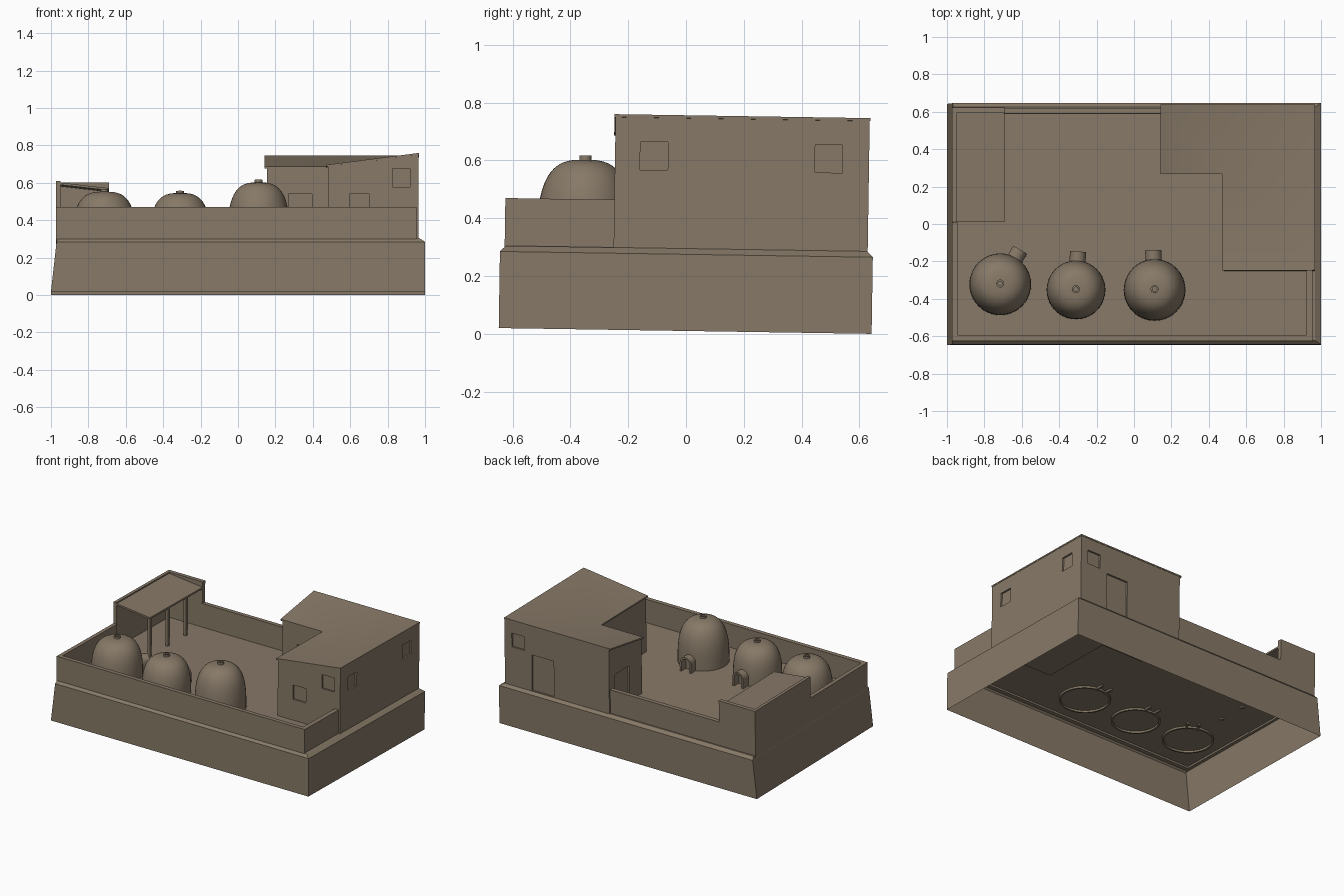
import bpy, bmesh, math
from mathutils import Matrix, Vector

if "Cube" in bpy.data.objects:
    bpy.data.objects.remove(bpy.data.objects["Cube"])

clay = bpy.data.materials.new("dried_clay")
clay.diffuse_color = (0.242, 0.191, 0.136, 1)
clay.use_nodes = True
clay.node_tree.nodes["Principled BSDF"].inputs["Base Color"].default_value = clay.diffuse_color
parts = []
FLOOR = 0.295
BURY = 0.282   # parts reach slightly below the yard floor


def make(name, verts, faces, smooth=False):
    me = bpy.data.meshes.new(name)
    me.from_pydata(verts, [], faces)
    bm = bmesh.new()
    bm.from_mesh(me)
    bmesh.ops.recalc_face_normals(bm, faces=bm.faces)
    bm.to_mesh(me)
    bm.free()
    me.materials.append(clay)
    ob = bpy.data.objects.new(name, me)
    bpy.context.collection.objects.link(ob)
    if smooth:
        bpy.ops.object.select_all(action='DESELECT')
        ob.select_set(True)
        bpy.context.view_layer.objects.active = ob
        bpy.ops.object.shade_smooth_by_angle(angle=math.radians(35))
    parts.append(ob)
    return ob


def box_data(x0, x1, y0, y1, z0, z1):
    v = [(x, y, z) for z in (z0, z1) for x, y in ((x0, y0), (x1, y0), (x1, y1), (x0, y1))]
    f = [(3, 2, 1, 0), (4, 5, 6, 7)] + [(i, (i + 1) % 4, 4 + (i + 1) % 4, 4 + i) for i in range(4)]
    return v, f


def box(name, *b):
    return make(name, *box_data(*b))


def rings(name, loops, cap_first=False, cap_last=False, smooth=False):
    """Skin a list of equally long point loops."""
    n = len(loops[0])
    v = [p for l in loops for p in l]
    f = [(k * n + i, k * n + (i + 1) % n, (k + 1) * n + (i + 1) % n, (k + 1) * n + i)
         for k in range(len(loops) - 1) for i in range(n)]
    if cap_first:
        f.append(tuple(range(n))[::-1])
    if cap_last:
        f.append(tuple((len(loops) - 1) * n + i for i in range(n)))
    return make(name, v, f, smooth)


def rect(x0, x1, y0, y1, z):
    return [(x0, y0, z), (x1, y0, z), (x1, y1, z), (x0, y1, z)]


# Plinth: open-bottomed skirt, sloped ledge and yard floor
rings("plinth", [rect(-1, 1, -0.648, 0.642, 0.01),
                 rect(-0.97, 1, -0.648, 0.642, 0.275),
                 rect(-0.965, 0.968, -0.628, 0.622, FLOOR)], cap_last=True)

# Perimeter walls, with the raised corner behind the canopy
WT = 0.46
box("front_wall", -0.972, 0.955, -0.632, -0.602, BURY, WT)
box("right_wall", 0.923, 0.955, -0.604, -0.25, BURY, WT)
box("left_wall", -0.972, -0.945, -0.604, 0.0, BURY, WT)
box("back_wall", -0.7, 0.17, 0.583, 0.613, BURY, WT)
box("raised_left_wall", -0.972, -0.95, 0.0, 0.613, BURY, 0.61)
box("raised_back_wall", -0.952, -0.69, 0.585, 0.613, BURY, 0.61)

# Canopy with posts
cx = [(-0.955, 0.602), (-0.692, 0.572)]
canopy = [[(x, y, z - t) for x, z in cx for t in (0, 0.012)] for y in (0.002, 0.59)]
canopy = [[l[0], l[1], l[3], l[2]] for l in canopy]
rings("canopy_roof", canopy, True, True)
for i, y in enumerate((0.02, 0.22, 0.42)):
    box(f"canopy_post_{i + 1}", -0.715, -0.695, y - 0.01, y + 0.01, BURY, 0.568)


# L-shaped house, roof draining to the courtyard side
def l_prism(name, x0, xi, x1, y0, yi, y1, low, high, bottom, smooth=False):
    plan = [(x0, yi, low), (xi, yi, low), (xi, y0, low), (x1, y0, high), (x1, y1, high), (x0, y1, high)]
    v = [(x, y, bottom(z)) for x, y, z in plan] + plan
    f = [(i, (i + 1) % 6, 6 + (i + 1) % 6, 6 + i) for i in range(6)]
    for o in (0, 6):
        f += [(o + 5, o, o + 1, o + 4), (o + 1, o + 2, o + 3, o + 4)]
    return make(name, v, f, smooth)


house = l_prism("house_walls", 0.155, 0.482, 0.966, -0.255, 0.262, 0.624, 0.684, 0.746, lambda z: BURY)
l_prism("house_roof", 0.143, 0.47, 0.968, -0.259, 0.256, 0.626, 0.692, 0.756,
        lambda z: z - 0.01, smooth=True)

# Recessed doors and windows
D = 0.012
openings = [
    (0.60, 0.70, -0.30, -0.255 + D, 0.44, 0.54),      # front windows
    (0.825, 0.92, -0.30, -0.255 + D, 0.575, 0.672),
    (0.966 - D, 1.0, -0.168, -0.072, 0.565, 0.662),   # right windows
    (0.966 - D, 1.0, 0.437, 0.532, 0.565, 0.662),
    (0.81, 0.91, 0.624 - D, 0.66, 0.565, 0.662),      # back window
    (0.585, 0.755, 0.624 - D, 0.66, FLOOR, 0.55),     # back door
    (0.27, 0.395, 0.22, 0.262 + D, FLOOR, 0.545),     # yard door
    (0.12, 0.155 + D, 0.40, 0.56, FLOOR, 0.545),      # side door
]
cv, cf = [], []
for o in openings:
    v, f = box_data(*o)
    cf += [tuple(i + len(cv) for i in q) for q in f]
    cv += v
cutter = make("opening_cutter", cv, cf)
cutter.hide_render = True
mod = house.modifiers.new("openings", 'BOOLEAN')
mod.operation = 'DIFFERENCE'
mod.solver = 'EXACT'
mod.object = cutter
bpy.ops.object.select_all(action='DESELECT')
bpy.context.view_layer.objects.active = house
house.select_set(True)
bpy.ops.object.modifier_apply(modifier="openings")
parts.remove(cutter)
bpy.data.objects.remove(cutter)


# Domed ovens: hollow shell, top vent and arched mouth
def oven(i, x, y, r, top, vent_top, ang):
    N = 40

    def circle(rad, z):
        return [(x + rad * math.cos(2 * math.pi * k / N), y + rad * math.sin(2 * math.pi * k / N), z)
                for k in range(N)]

    def shell(rad, height):
        loops = []
        for k in range(15):
            a = k / 14 * math.pi / 2
            c, s = max(math.cos(a), 0.0005), math.sin(a)
            loops.append(circle(rad * c ** (2 / 3), FLOOR + height * s ** (2 / 3)))
        return [circle(rad, BURY)] + loops

    h = top - FLOOR
    inner = shell(r - 0.012, h - 0.012)[::-1]
    outer = shell(r, h)
    rings(f"oven_dome_{i}", inner + outer, True, True, smooth=True)
    rings(f"oven_vent_{i}", [circle(0.012, vent_top - 0.012), circle(0.012, vent_top),
                             circle(0.021, vent_top), circle(0.021, top - 0.015)], True, False, smooth=True)
    # horseshoe profile swept outwards from the dome
    prof = []
    for rad, order in ((0.043, 1), (0.030, -1)):
        arc = [(rad * math.cos(math.pi * k / 12), 0.355 + rad * math.sin(math.pi * k / 12)) for k in range(13)]
        pts = [(rad, BURY)] + arc + [(-rad, BURY)]
        prof += pts[::order]
    d = Vector((math.cos(ang), math.sin(ang), 0))
    s = Vector((-d.y, d.x, 0))
    base = Vector((x, y, 0))
    loops = [[tuple(base + d * t + s * u + Vector((0, 0, z))) for u, z in prof] for t in (r - 0.022, r + 0.047)]
    rings(f"oven_mouth_{i}", loops, True, True, smooth=True)


oven(1, -0.715, -0.327, 0.165, 0.548, 0.562, math.radians(60))
oven(2, -0.31, -0.357, 0.157, 0.540, 0.552, math.radians(87))
oven(3, 0.11, -0.357, 0.165, 0.597, 0.611, math.radians(92))

# The whole model leans very slightly towards the back
lean = Matrix.Rotation(-0.0155, 4, 'X')
for ob in parts:
    ob.data.transform(lean)
    ob.data.update()
